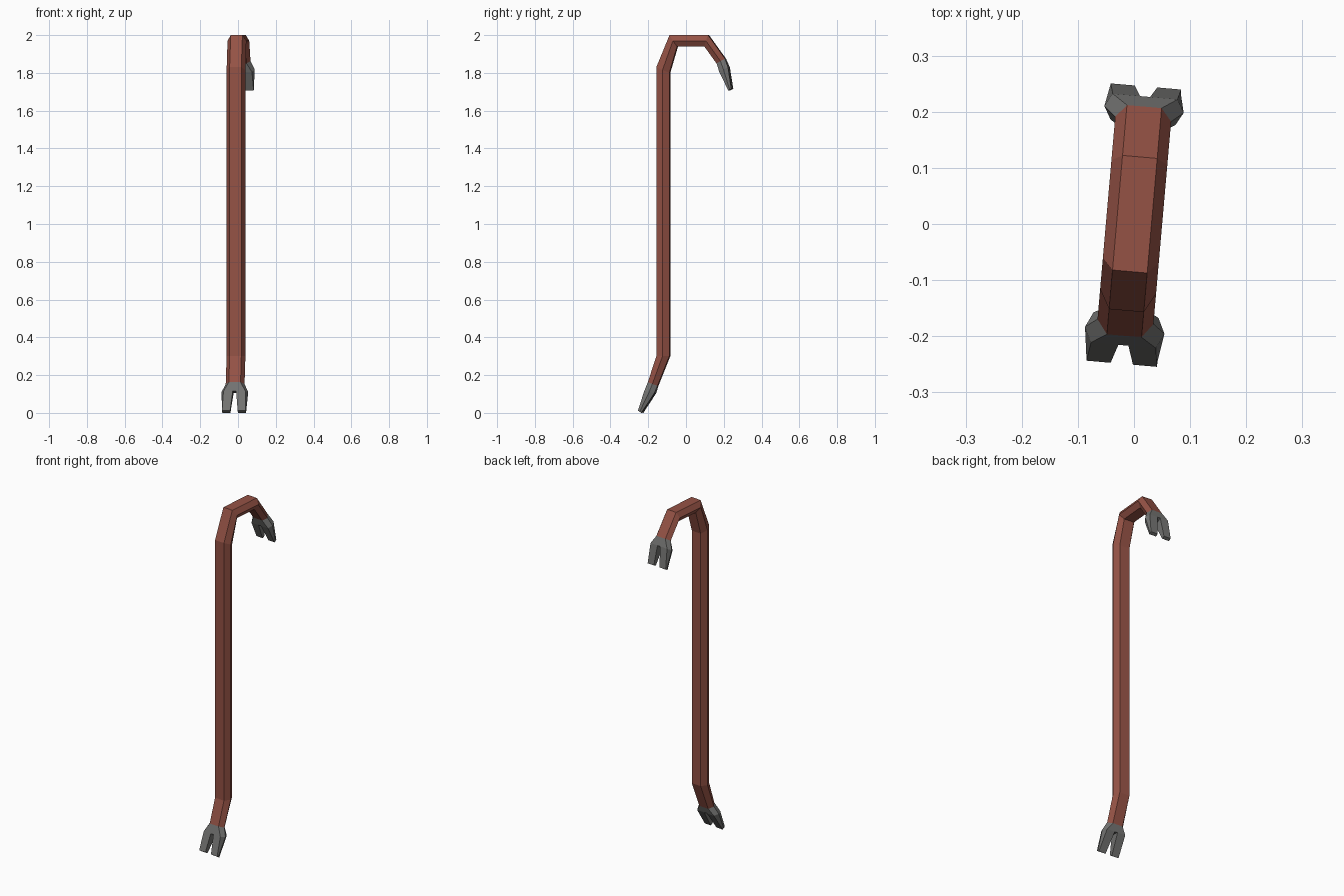
import bpy, bmesh, math
from mathutils import Matrix

if "Cube" in bpy.data.objects:
    bpy.data.objects.remove(bpy.data.objects["Cube"], do_unlink=True)

TURN = Matrix.Rotation(math.radians(-5), 4, "Z")


def make_material(name, rgb):
    mat = bpy.data.materials.new(name)
    mat.use_nodes = True
    mat.diffuse_color = (*rgb, 1)
    mat.node_tree.nodes["Principled BSDF"].inputs["Base Color"].default_value = (*rgb, 1)
    return mat


red = make_material("brick red paint", (0.30, 0.085, 0.06))
steel = make_material("bare grey steel", (0.17, 0.17, 0.165))


def section(bm, outer, inner, flat, side, slot=None):
    """Six-sided ring between an outer and an inner (y, z) point;
    a slot half-width adds two points to each flat."""
    xs = [-flat, flat] if slot is None else [-flat, -slot, slot, flat]
    mid = [(a + b) / 2 for a, b in zip(outer, inner)]
    points = [(x, *outer) for x in xs] + [(side, *mid)]
    points += [(x, *inner) for x in reversed(xs)] + [(-side, *mid)]
    return [bm.verts.new(p) for p in points]


def loft(bm, a, b, skip=()):
    n = len(a)
    for i in range(n):
        if i not in skip:
            j = (i + 1) % n
            bm.faces.new((a[i], a[j], b[j], b[i]))


def finish(bm, name, mat):
    bmesh.ops.recalc_face_normals(bm, faces=bm.faces[:])
    bm.transform(TURN)
    mesh = bpy.data.meshes.new(name)
    bm.to_mesh(mesh)
    bm.free()
    mesh.materials.append(mat)
    obj = bpy.data.objects.new(name, mesh)
    bpy.context.collection.objects.link(obj)


# Bent hexagonal bar: outer and inner (y, z) outline points at each bend
LOWER_END = ((-0.20, 0.163), (-0.149, 0.143))
UPPER_END = ((0.21, 1.875), (0.165, 1.85))
bends = [
    LOWER_END,
    ((-0.155, 0.30), (-0.086, 0.30)),
    ((-0.155, 1.83), (-0.086, 1.80)),
    ((-0.085, 2.0), (-0.045, 1.94)),
    ((0.12, 2.0), (0.10, 1.94)),
    UPPER_END,
]
bm = bmesh.new()
rings = [section(bm, o, i, 0.031, 0.05) for o, i in bends]
for a, b in zip(rings, rings[1:]):
    loft(bm, a, b)
finish(bm, "bar", red)


# Forked claws that flare from the bar and taper to two prongs
def claw(name, root, flare, tip):
    bm = bmesh.new()
    r = section(bm, *root, 0.031, 0.05, 0.009)
    f = section(bm, *flare, 0.058, 0.071, 0.009)
    t = section(bm, *tip, 0.063, 0.063, 0.02)
    loft(bm, r, f)
    loft(bm, f, t, skip=(1, 6))
    # Slot walls, slot end and prong tips
    for a, b in ((1, 7), (2, 6)):
        bm.faces.new((f[a], f[b], t[b], t[a]))
    bm.faces.new((f[1], f[2], f[6], f[7]))
    bm.faces.new([t[i] for i in (0, 1, 7, 8, 9)])
    bm.faces.new(t[2:7])
    finish(bm, name, steel)


claw("lower_claw", LOWER_END,
     ((-0.217, 0.115), (-0.163, 0.105)), ((-0.25, 0.012), (-0.232, 0.0)))
claw("upper_claw", UPPER_END,
     ((0.228, 1.83), (0.182, 1.805)), ((0.246, 1.715), (0.23, 1.707)))
